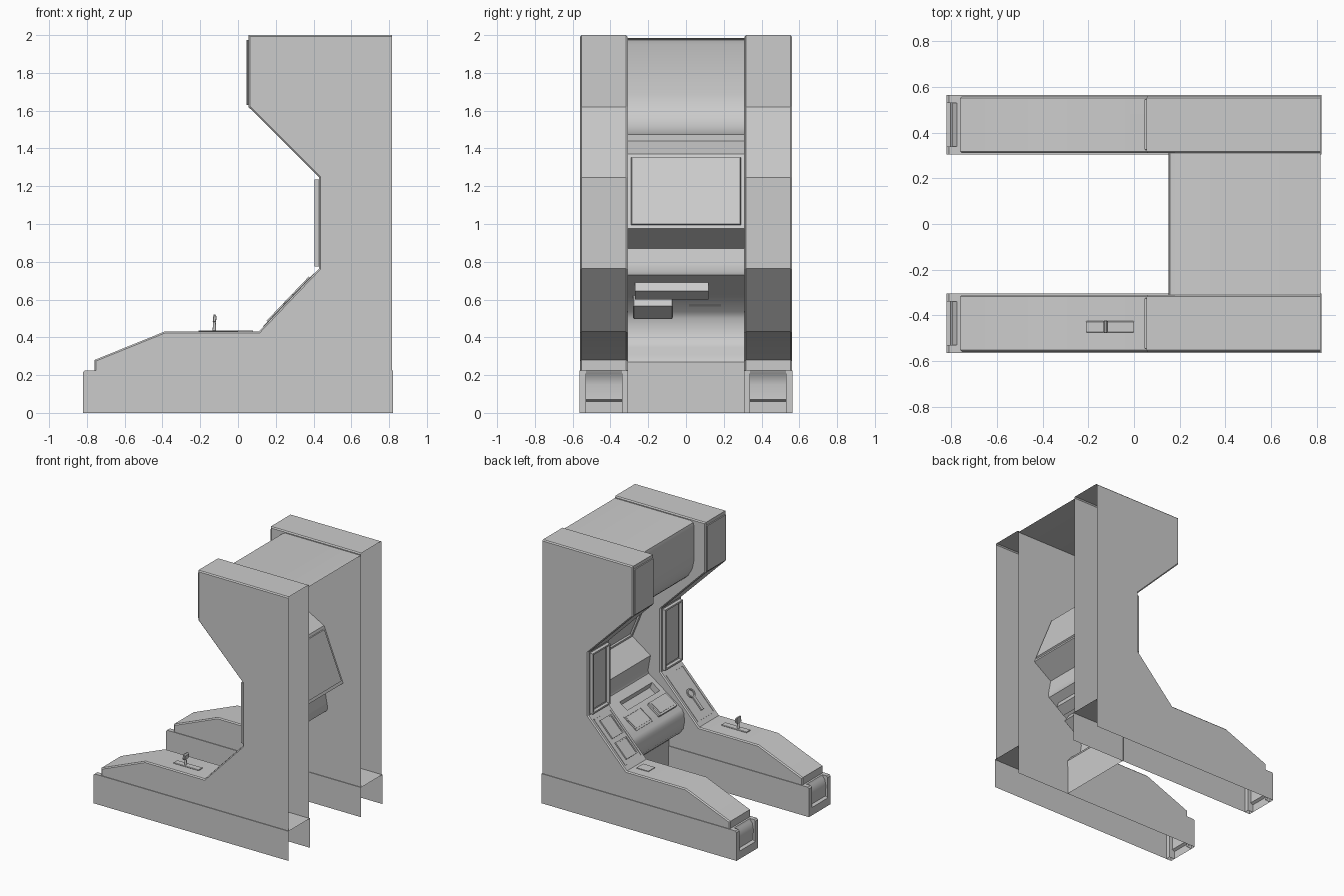
import bpy, bmesh, math
from mathutils import Vector

if "Cube" in bpy.data.objects:
    bpy.data.objects.remove(bpy.data.objects["Cube"])

grey = bpy.data.materials.new("light_grey")
grey.diffuse_color = (0.6, 0.6, 0.6, 1)
grey.use_nodes = True
grey.node_tree.nodes["Principled BSDF"].inputs["Base Color"].default_value = grey.diffuse_color


def finish(name, bm, smooth=30):
    me = bpy.data.meshes.new(name)
    bm.to_mesh(me)
    bm.free()
    ob = bpy.data.objects.new(name, me)
    bpy.context.collection.objects.link(ob)
    me.materials.append(grey)
    bpy.ops.object.select_all(action='DESELECT')
    ob.select_set(True)
    bpy.context.view_layer.objects.active = ob
    bpy.ops.object.shade_smooth_by_angle(angle=math.radians(smooth))
    return ob


def prism(name, pts, y0, y1, open_dirs=(), bevel=0.0, bevel_faces=None):
    """Extrude an xz outline along y; drop faces that point along open_dirs."""
    bm = bmesh.new()
    a = [bm.verts.new((x, y0, z)) for x, z in pts]
    b = [bm.verts.new((x, y1, z)) for x, z in pts]
    n = len(pts)
    bm.faces.new(a)
    bm.faces.new(b[::-1])
    for i in range(n):
        j = (i + 1) % n
        bm.faces.new((a[i], b[i], b[j], a[j]))
    bmesh.ops.recalc_face_normals(bm, faces=bm.faces)
    drop = [f for f in bm.faces
            if any(f.normal.dot(Vector(d)) > 0.99 for d in open_dirs)]
    bmesh.ops.delete(bm, geom=drop, context='FACES')
    if bevel:
        edges = [e for e in bm.edges if len(e.link_faces) == 2
                 and abs(e.verts[0].co.y - e.verts[1].co.y) < 1e-6]
        bmesh.ops.bevel(bm, geom=edges, offset=bevel, segments=1,
                        profile=0.5, affect='EDGES')
    return finish(name, bm)


def strip_mesh(pts, ys):
    """Open sheet: xz profile swept through the given y stations."""
    bm = bmesh.new()
    rows = [[bm.verts.new((x, y, z)) for y in ys] for x, z in pts]
    for r0, r1 in zip(rows, rows[1:]):
        for k in range(len(ys) - 1):
            bm.faces.new((r0[k], r1[k], r1[k + 1], r0[k + 1]))
    bm.normal_update()
    return bm


def along(p, q, t):
    return (p[0] + (q[0] - p[0]) * t, p[1] + (q[1] - p[1]) * t)


def plate(name, p, q, y0, y1, t, sink=0.0, bevel=0.0):
    """Plate lying on the profile segment p-q, raised by t, sunk by sink."""
    d = Vector((q[0] - p[0], q[1] - p[1])).normalized()
    n = Vector((-d.y, d.x))
    lo = [(c[0] - n.x * sink, c[1] - n.y * sink) for c in (p, q)]
    hi = [(c[0] + n.x * t, c[1] + n.y * t) for c in (q, p)]
    return prism(name, lo + hi, min(y0, y1), max(y0, y1), bevel=bevel)


def frame(name, p, q, y0, y1, w, t):
    """Rectangular rim made of four bars on segment p-q."""
    y0, y1 = min(y0, y1), max(y0, y1)
    k = w / math.dist(p, q)
    a, b = along(p, q, k), along(p, q, 1 - k)
    plate(name + "_lower", p, a, y0, y1, t)
    plate(name + "_upper", b, q, y0, y1, t)
    plate(name + "_side_a", a, b, y0, y0 + w, t)
    plate(name + "_side_b", a, b, y1 - w, y1, t)


BACK, DOWN, FRONT = (1, 0, 0), (0, 0, -1), (-1, 0, 0)
# Side cabinet outline, from arm tip up to the head
arm = [(-0.76, 0.225), (-0.76, 0.28), (-0.39, 0.43), (0.11, 0.43), (0.43, 0.765),
       (0.43, 1.245), (0.055, 1.62), (0.055, 2.0), (0.815, 2.0), (0.815, 0.225)]
# Recessed end of the plinth
notch = [(-0.82, 0), (-0.82, 0.06), (-0.80, 0.07), (-0.805, 0.15), (-0.795, 0.195),
         (-0.782, 0.21), (-0.775, 0.225)]

for s, side in ((-1, "right"), (1, "left")):
    lo, hi = sorted((0.31 * s, 0.56 * s))
    blo, bhi = sorted((0.305 * s, 0.565 * s))
    prism(side + "_cabinet", arm, lo, hi, (BACK, DOWN), bevel=0.008)
    # plinth with open underside, cheeks and recessed end
    prism(side + "_plinth", [(-0.775, 0), (0.82, 0), (0.82, 0.225), (-0.775, 0.225)],
          blo, bhi, (BACK, DOWN, FRONT))
    for y in (blo, bhi - 0.035):
        prism(side + "_plinth_cheek",
              [(-0.82, 0), (-0.775, 0), (-0.775, 0.225), (-0.81, 0.225), (-0.82, 0.215)],
              y, y + 0.035, (DOWN,))
    finish(side + "_plinth_end", strip_mesh(notch, [blo + 0.035, bhi - 0.035]), 50)
    # head plate, vertical panel rim and arm plates
    plate(side + "_head_plate", (0.055, 1.63), (0.055, 1.975), lo + 0.012, hi - 0.012,
          0.009, bevel=0.004)
    frame(side + "_panel_rim", (0.43, 0.775), (0.43, 1.235), lo + 0.02, hi - 0.02, 0.012, 0.025)
    plate(side + "_panel_glass", (0.43, 0.80), (0.43, 1.21), lo + 0.045, hi - 0.045, 0.006)
    frame(side + "_slope_rim", along(arm[3], arm[4], 0.08), along(arm[3], arm[4], 0.92),
          lo + 0.025, hi - 0.025, 0.006, 0.003)

# Left slope: two framed boxes; small marker plate on the arm
for t0, t1 in ((0.15, 0.45), (0.52, 0.85)):
    p, q = along(arm[3], arm[4], t0), along(arm[3], arm[4], t1)
    plate("left_slope_box", p, q, 0.37, 0.49, 0.006)
    frame("left_slope_box_rim", p, q, 0.365, 0.495, 0.01, 0.010)
plate("left_arm_plate", (-0.02, 0.43), (0.08, 0.43), 0.40, 0.48, 0.005)

# Right slope: ring with a short handle
bm = bmesh.new()
N, R = 20, (0.036, 0.026)
rings = [[bm.verts.new((r * math.cos(2 * math.pi * i / N), r * math.sin(2 * math.pi * i / N), h))
          for i in range(N)] for r, h in ((R[0], 0), (R[0], 0.01), (R[1], 0.01), (R[1], 0))]
for a, b in zip(rings, rings[1:]):
    for i in range(N):
        j = (i + 1) % N
        bm.faces.new((a[i], a[j], b[j], b[i]))
ring = finish("right_slope_ring", bm)
c = along(arm[3], arm[4], 0.5)
ring.location = (c[0], -0.44, c[1])
ring.rotation_euler = (0, -math.atan2(0.335, 0.32), 0)
plate("right_slope_handle", along(arm[3], arm[4], 0.2), along(arm[3], arm[4], 0.43),
      -0.452, -0.428, 0.01)

# Lever on the right arm
plate("lever_slot", (-0.21, 0.43), (0.0, 0.43), -0.475, -0.425, 0.007, bevel=0.003)
bm = bmesh.new()
bmesh.ops.create_cone(bm, cap_ends=True, segments=12, radius1=0.01, radius2=0.006, depth=0.07)
finish("lever_stem", bm).location = (-0.125, -0.45, 0.465)
prism("lever_grip", [(-0.134, 0.48), (-0.116, 0.48), (-0.114, 0.51), (-0.122, 0.522),
                     (-0.13, 0.52)], -0.477, -0.423, bevel=0.003)

# Centre section: kick panel, console, backsplash, screen and hood in one sheet
low, top = (0.25, 0.535), (0.53, 0.73)
centre = [(0.36, 0), (0.36, 0.27), (0.33, 0.31), (0.27, 0.345), (0.24, 0.385), (0.23, 0.44),
          (0.233, 0.50), low, along(low, top, 0.57), along(low, top, 0.8), top,
          (0.537, 0.75), (0.53, 0.79), (0.515, 0.87), (0.667, 0.975), (0.506, 1.37), (0.38, 1.44),
          (0.38, 1.475), (0.31, 1.485), (0.25, 1.515), (0.20, 1.56), (0.165, 1.62), (0.15, 1.69),
          (0.15, 1.95), (0.157, 1.975), (0.18, 1.985), (0.815, 1.985)]
bm = strip_mesh(centre, [-0.31, -0.27, 0.12, 0.31])
screen, slot = [], []
for f in bm.faces:
    m = f.calc_center_median()
    if 1.1 < m.z < 1.25:
        screen.append(f)
    elif 0.43 < m.x < 0.46 and 0.64 < m.z < 0.70 and -0.2 < m.y < 0.1:
        slot.append(f)
new = bmesh.ops.extrude_face_region(bm, geom=slot)["geom"]
bmesh.ops.translate(bm, vec=(0.02, 0, -0.045),
                    verts=[g for g in new if isinstance(g, bmesh.types.BMVert)])
slot = [f for f in slot if f.is_valid]
if slot:
    bmesh.ops.delete(bm, geom=slot, context='FACES')
bmesh.ops.inset_region(bm, faces=screen, thickness=0.02, depth=0.0,
                       use_boundary=True, use_even_offset=True)
bmesh.ops.inset_region(bm, faces=screen, thickness=0.003, depth=-0.012,
                       use_boundary=True, use_even_offset=True)
finish("centre_console", bm)

# Console and screen details
s0, s1 = centre[14], centre[15]
plate("screen_divider", along(s0, s1, 0.06), along(s0, s1, 0.94), 0.17, 0.2, 0.0, sink=0.012)
plate("console_box", along(low, top, 0.1), along(low, top, 0.45), -0.28, -0.07,
      0.022, sink=0.07, bevel=0.005)
plate("console_box_window", along(low, top, 0.14), along(low, top, 0.41), -0.262, -0.088, 0.025,
      sink=-0.02)
frame("keypad_rim", along(low, top, 0.1), along(low, top, 0.48), 0.0, 0.2, 0.006, 0.004)
plate("keypad", along(low, top, 0.15), along(low, top, 0.43), 0.015, 0.185, 0.003)
